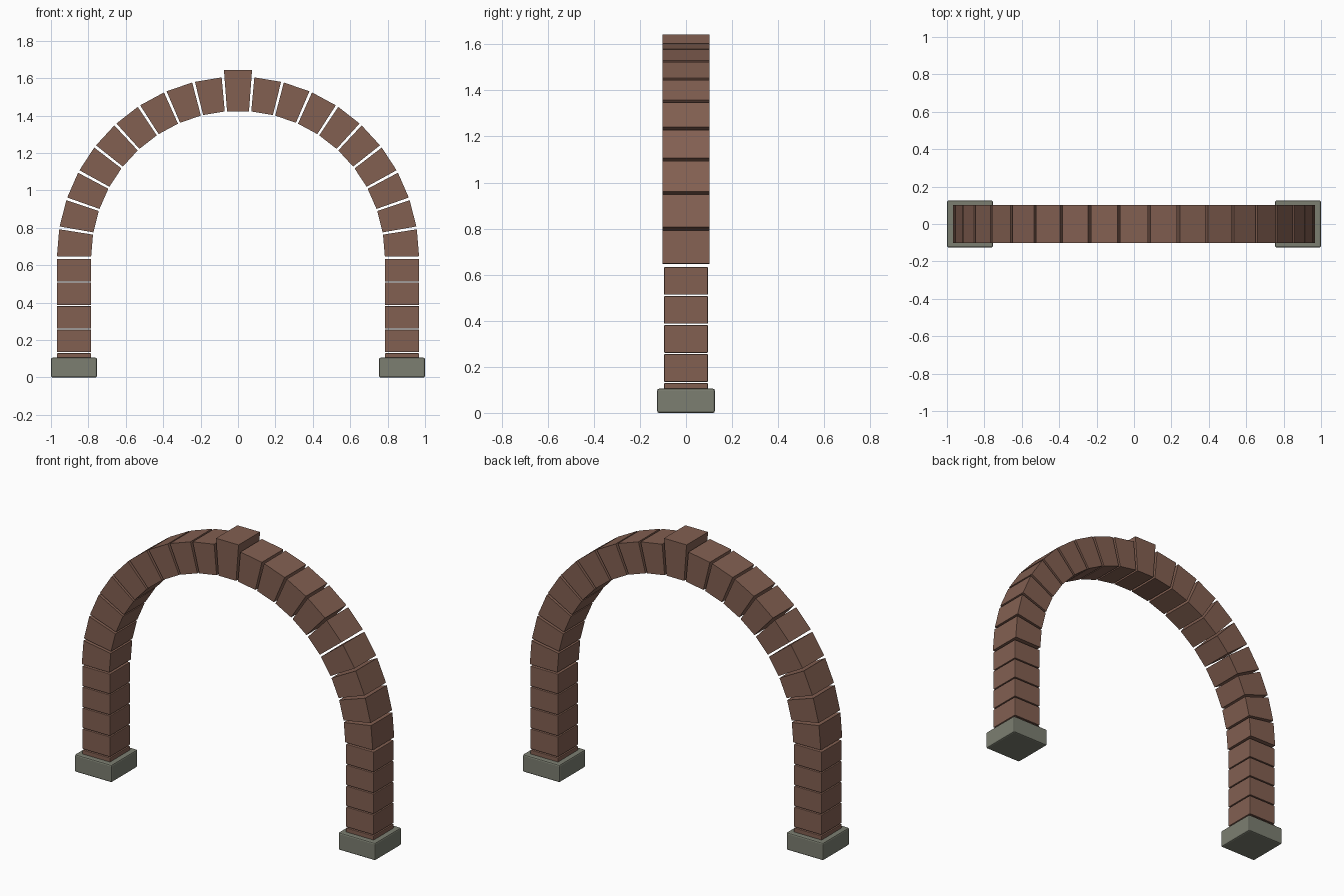
import bpy, bmesh
from math import sin, cos, pi, radians

if "Cube" in bpy.data.objects:
    bpy.data.objects.remove(bpy.data.objects["Cube"], do_unlink=True)


def make_material(name, rgb):
    mat = bpy.data.materials.new(name)
    mat.use_nodes = True
    mat.diffuse_color = (*rgb, 1)
    mat.node_tree.nodes["Principled BSDF"].inputs["Base Color"].default_value = (*rgb, 1)
    return mat


BRICK = make_material("brown brick", (0.225, 0.116, 0.083))
STONE = make_material("grey stone", (0.2, 0.21, 0.165))

SPRING_Z = 0.64      # height of the arch centre
INNER, OUTER, KEY_OUTER = 0.785, 0.968, 1.006
COUNT = 19           # voussoirs, with the keystone in the middle
STEP = pi / COUNT
GAP = radians(0.45)  # half of a joint
PIER_X = 0.877


def finish(name, bm, mat):
    bmesh.ops.recalc_face_normals(bm, faces=bm.faces)
    mesh = bpy.data.meshes.new(name)
    bm.to_mesh(mesh)
    bm.free()
    mesh.materials.append(mat)
    obj = bpy.data.objects.new(name, mesh)
    bpy.context.collection.objects.link(obj)
    return obj


def block(name, center, size, mat, bevel):
    bm = bmesh.new()
    bmesh.ops.create_cube(bm, size=1)
    bmesh.ops.scale(bm, vec=size, verts=bm.verts)
    bmesh.ops.bevel(bm, geom=bm.edges[:], offset=bevel, segments=2,
                    profile=0.5, affect='EDGES')
    obj = finish(name, bm, mat)
    obj.location = center
    return obj


def wedge(name, start, end, outer, half_depth):
    # Tapered arch stone: a four-cornered profile extruded along y
    bm = bmesh.new()
    corners = [(INNER, start), (outer, start), (outer, end), (INNER, end)]
    face = bm.faces.new([bm.verts.new((r * cos(a), -half_depth, SPRING_Z + r * sin(a)))
                         for r, a in corners])
    ext = bmesh.ops.extrude_face_region(bm, geom=[face])
    moved = [v for v in ext["geom"] if isinstance(v, bmesh.types.BMVert)]
    bmesh.ops.translate(bm, vec=(0, 2 * half_depth, 0), verts=moved)
    return finish(name, bm, BRICK)


# Piers: a stone footing with a stack of bricks, the lowest one sunk into it
for side, label in ((1, "left"), (-1, "right")):
    block(f"{label}_footing", (side * PIER_X, 0, 0.0525), (0.246, 0.25, 0.105), STONE, 0.008)
    for i in range(5):
        block(f"{label}_pier_brick_{i + 1}", (side * PIER_X, 0, 0.069 + 0.126 * i),
              (0.184, 0.19, 0.12), BRICK, 0.003)

# Arch ring with a taller keystone
for i in range(COUNT):
    is_key = i == COUNT // 2
    wedge("keystone" if is_key else f"arch_brick_{i + 1}",
          i * STEP + GAP, (i + 1) * STEP - GAP,
          KEY_OUTER if is_key else OUTER, 0.102)
